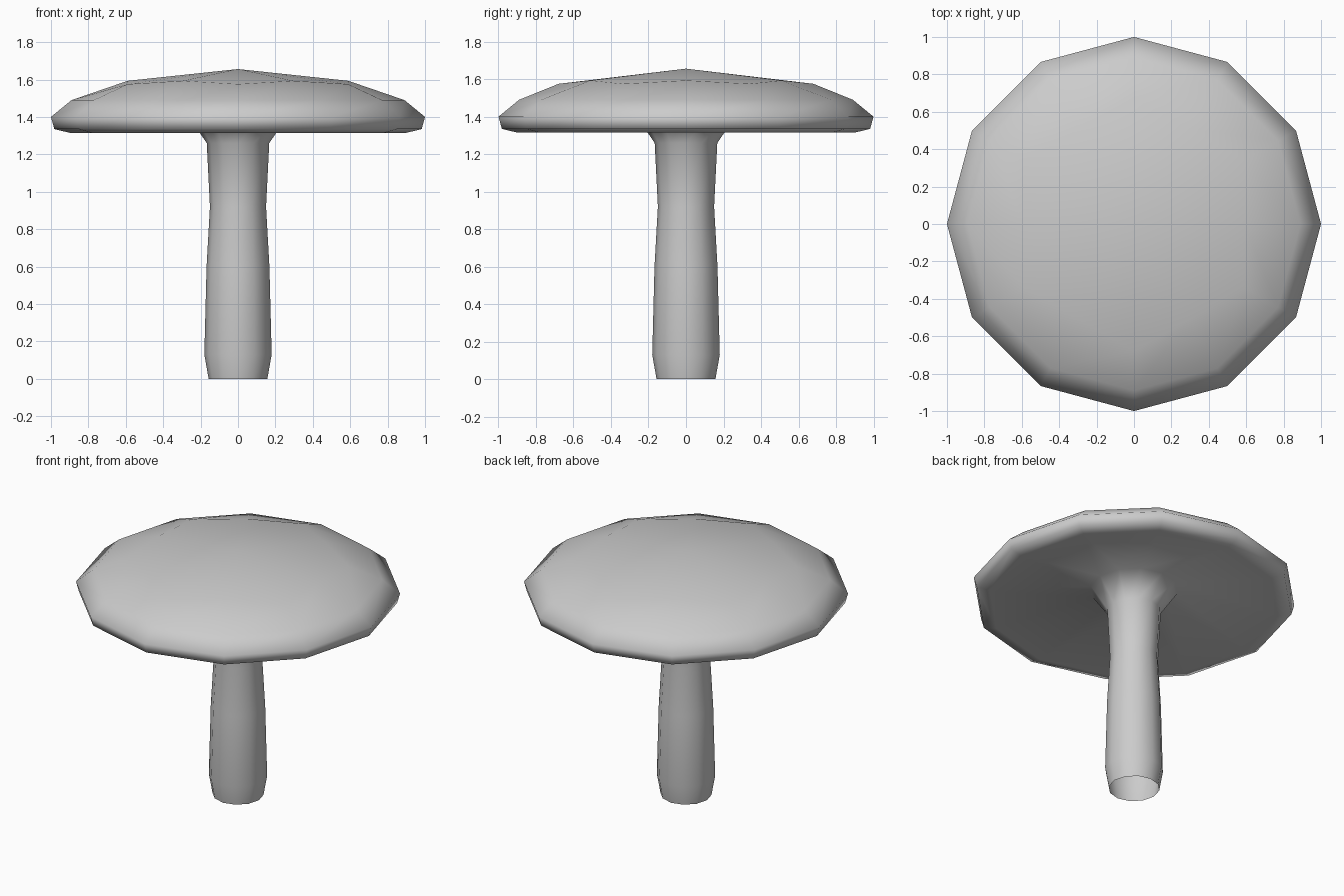
import bpy
import bmesh
from math import cos, sin, pi

cube = bpy.data.objects.get("Cube")
if cube:
    bpy.data.objects.remove(cube, do_unlink=True)

SIDES = 12

grey = bpy.data.materials.new("plain grey")
grey.use_nodes = True
colour = (0.6, 0.6, 0.6, 1)
grey.diffuse_color = colour
grey.node_tree.nodes["Principled BSDF"].inputs["Base Color"].default_value = colour


def ring(bm, even, odd=None):
    """One ring of vertices; even and odd corners may differ in (radius, height)."""
    verts = []
    for i in range(SIDES):
        r, z = odd if odd and i % 2 else even
        a = 2 * pi * i / SIDES
        verts.append(bm.verts.new((r * cos(a), r * sin(a), z)))
    return verts


def lathe(name, rings, apex=None):
    """Skin the rings from bottom to top, with an optional point on top."""
    bm = bmesh.new()
    loops = [ring(bm, *r) for r in rings]
    for low, high in zip(loops, loops[1:]):
        for i in range(SIDES):
            j = (i + 1) % SIDES
            bm.faces.new((low[i], low[j], high[j], high[i]))
    if apex is not None:
        tip = bm.verts.new((0, 0, apex))
        top = loops[-1]
        for i in range(SIDES):
            bm.faces.new((top[i], top[(i + 1) % SIDES], tip))
    for f in bm.faces:
        f.smooth = True
    mesh = bpy.data.meshes.new(name)
    bm.to_mesh(mesh)
    bm.free()
    mesh.materials.append(grey)
    obj = bpy.data.objects.new(name, mesh)
    bpy.context.collection.objects.link(obj)
    return obj


# Mushroom: open-ended stem flaring into the hollow underside, rim and domed cap
lathe("mushroom", [
    [(0.157, 0)],
    [(0.18, 0.13)],
    [(0.168, 0.6)],
    [(0.15, 0.92)],
    [(0.167, 1.26)],
    [(0.27, 1.41)],
    [(0.9, 1.315)],
    [(0.982, 1.335)],
    [(1.0, 1.4)],
    [(0.89, 1.49)],
    [(0.59, 1.593), (0.68, 1.575)],
], apex=1.656)
